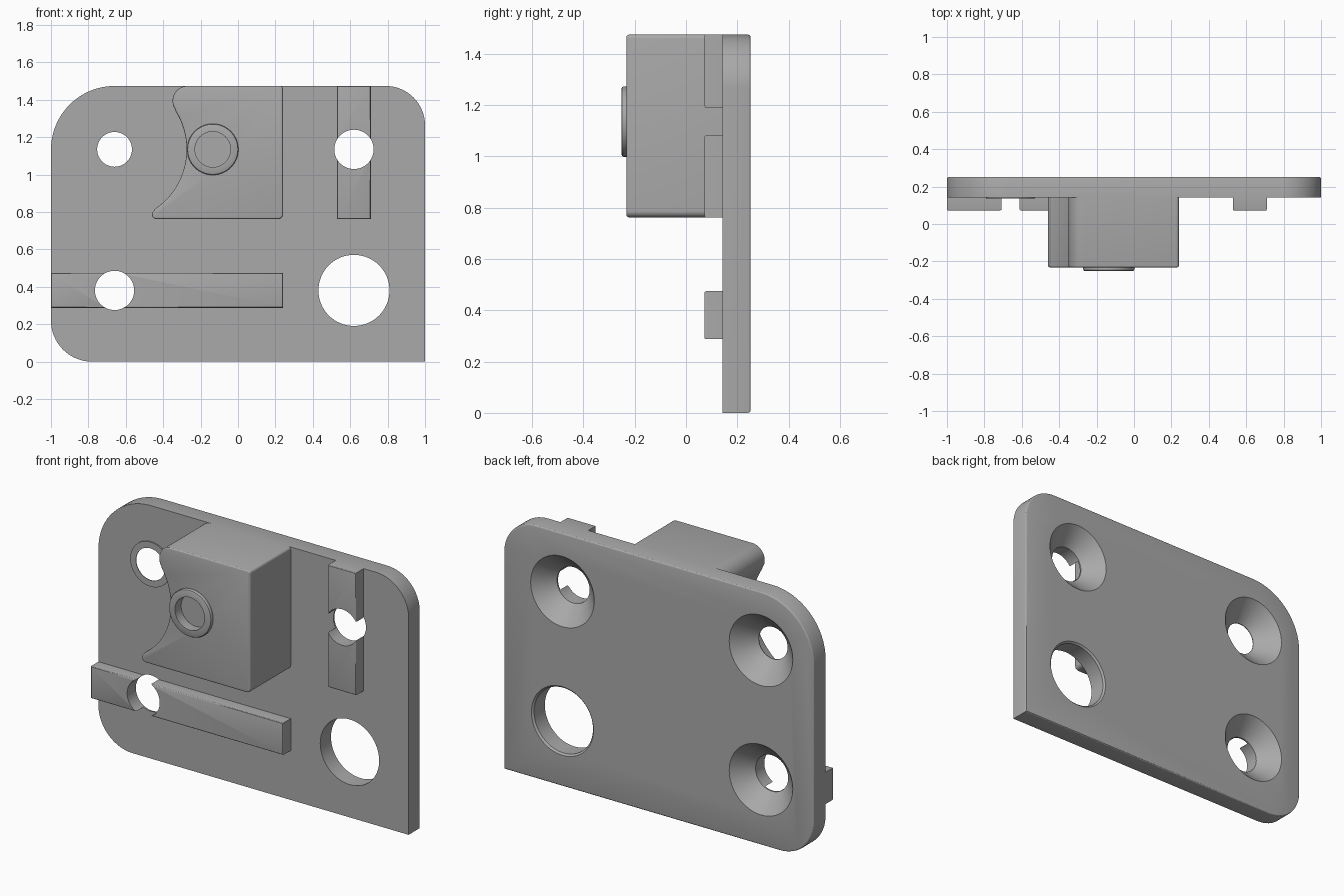
import bpy, bmesh, math

if "Cube" in bpy.data.objects:
    bpy.data.objects.remove(bpy.data.objects["Cube"])

GREY = bpy.data.materials.new("grey_plastic")
GREY.diffuse_color = (0.4, 0.4, 0.4, 1)
GREY.use_nodes = True
GREY.node_tree.nodes["Principled BSDF"].inputs["Base Color"].default_value = GREY.diffuse_color
TOP, BACK, FACE = 1.474, 0.252, 0.143      # plate top, back plane, front plane
BAR, BLOCK = 0.072, -0.232                 # front planes of bars and block


def arc(cx, cz, r, a0, a1, n=16):
    return [(cx + r * math.cos(math.radians(a0 + (a1 - a0) * i / n)),
             cz + r * math.sin(math.radians(a0 + (a1 - a0) * i / n))) for i in range(n + 1)]


def finish(name, bm):
    bmesh.ops.recalc_face_normals(bm, faces=bm.faces)
    me = bpy.data.meshes.new(name)
    bm.to_mesh(me)
    bm.free()
    me.materials.append(GREY)
    ob = bpy.data.objects.new(name, me)
    bpy.context.collection.objects.link(ob)
    return ob


def prism(name, pts, y0, y1, bevel_y=None, bevel=0.01):
    """Extrude an (x, z) outline along y, rounding the rim at bevel_y."""
    bm = bmesh.new()
    f = bm.faces.new([bm.verts.new((x, y0, z)) for x, z in pts])
    ext = bmesh.ops.extrude_face_region(bm, geom=[f], use_keep_orig=True)
    for v in ext["geom"]:
        if isinstance(v, bmesh.types.BMVert):
            v.co.y = y1
    bmesh.ops.recalc_face_normals(bm, faces=bm.faces)
    if bevel_y is not None:
        rim = [e for e in bm.edges if all(abs(v.co.y - bevel_y) < 1e-5 for v in e.verts)]
        bmesh.ops.bevel(bm, geom=rim, offset=bevel, segments=3, profile=0.5, affect='EDGES')
    return finish(name, bm)


def lathe(name, x, z, profile, n=64):
    """Closed solid turned about a y-parallel axis; profile is (radius, y)."""
    bm = bmesh.new()
    rings = [[bm.verts.new((x + r * math.cos(2 * math.pi * i / n), y,
                            z + r * math.sin(2 * math.pi * i / n))) for i in range(n)]
             for r, y in profile]
    for a, b in zip(rings, rings[1:]):
        for i in range(n):
            j = (i + 1) % n
            bm.faces.new((a[i], a[j], b[j], b[i]))
    bm.faces.new(rings[0])
    bm.faces.new(rings[-1])
    return finish(name, bm)


def cut(ob, cutters):
    bpy.context.view_layer.objects.active = ob
    for c in cutters:
        m = ob.modifiers.new("cut", 'BOOLEAN')
        m.operation, m.solver, m.object = 'DIFFERENCE', 'EXACT', c
        bpy.ops.object.modifier_apply(modifier=m.name)


def rect(x0, x1, z0, z1):
    return [(x0, z0), (x1, z0), (x1, z1), (x0, z1)]


# Plate with three rounded corners
plate = prism("plate", arc(-0.78, 0.22, 0.22, 180, 270) + [(1, 0)]
              + arc(0.79, TOP - 0.21, 0.21, 0, 90) + arc(-0.66, TOP - 0.34, 0.34, 90, 180),
              FACE, BACK, BACK)

# Raised bars
long_bar = prism("long_bar", rect(-1, 0.24, 0.288, 0.474), BAR, FACE + 0.001, BAR, 0.006)
short_bar = prism("short_bar", rect(0.53, 0.71, 0.762, TOP), BAR, FACE + 0.001, BAR, 0.006)

# Block with a scooped side around the upper screw hole
block = prism("block", arc(0.215, 0.787, 0.025, 270, 360, 6) + arc(0.225, TOP - 0.015, 0.015, 0, 90, 6)
              + arc(-0.27, TOP - 0.08, 0.08, 90, 213, 14)
              + arc(-0.66, 1.135, 0.385, 32, -56, 32)
              + arc(-0.435, 0.787, 0.025, 124, 270, 8),
              BLOCK, FACE + 0.001, BLOCK, 0.01)

# Round collar on the block and thin collar round the upper screw hole
collar = lathe("block_collar", -0.135, 1.135,
               [(0.137, BLOCK + 0.001), (0.137, -0.243), (0.134, -0.249), (0.127, -BACK)])
rim = lathe("screw_collar", -0.66, 1.135, [(0.13, FACE + 0.001), (0.13, 0.136)])

# Cutters: countersunk screw holes, large round hole, collar pocket
cone = [(0.205, BACK), (0.22, BACK + 0.015)]
hole_a = lathe("cutter_a", -0.66, 1.135, [(0.093, 0.0), (0.093, 0.14)] + cone)
hole_b = lathe("cutter_b", -0.66, 0.381, [(0.105, 0.0), (0.105, 0.152)] + cone)
hole_c = lathe("cutter_c", 0.62, 1.135, [(0.105, 0.0), (0.105, 0.152)] + cone)
hole_d = lathe("cutter_d", 0.62, 0.381, [(0.19, 0.0), (0.19, 0.242), (0.21, 0.262)])
pocket = lathe("cutter_pocket", -0.135, 1.135, [(0.095, -0.3), (0.095, -0.195)])

cut(plate, [hole_a, hole_b, hole_c, hole_d])
cut(long_bar, [hole_b])
cut(short_bar, [hole_c])
cut(rim, [hole_a])
cut(block, [pocket])
cut(collar, [pocket])

for c in (hole_a, hole_b, hole_c, hole_d, pocket):
    bpy.data.objects.remove(c)

# Smooth curved walls, keep edges crisp
for ob in (plate, long_bar, short_bar, block, collar, rim):
    bpy.ops.object.select_all(action='DESELECT')
    ob.select_set(True)
    bpy.context.view_layer.objects.active = ob
    bpy.ops.object.shade_smooth_by_angle(angle=math.radians(25))
